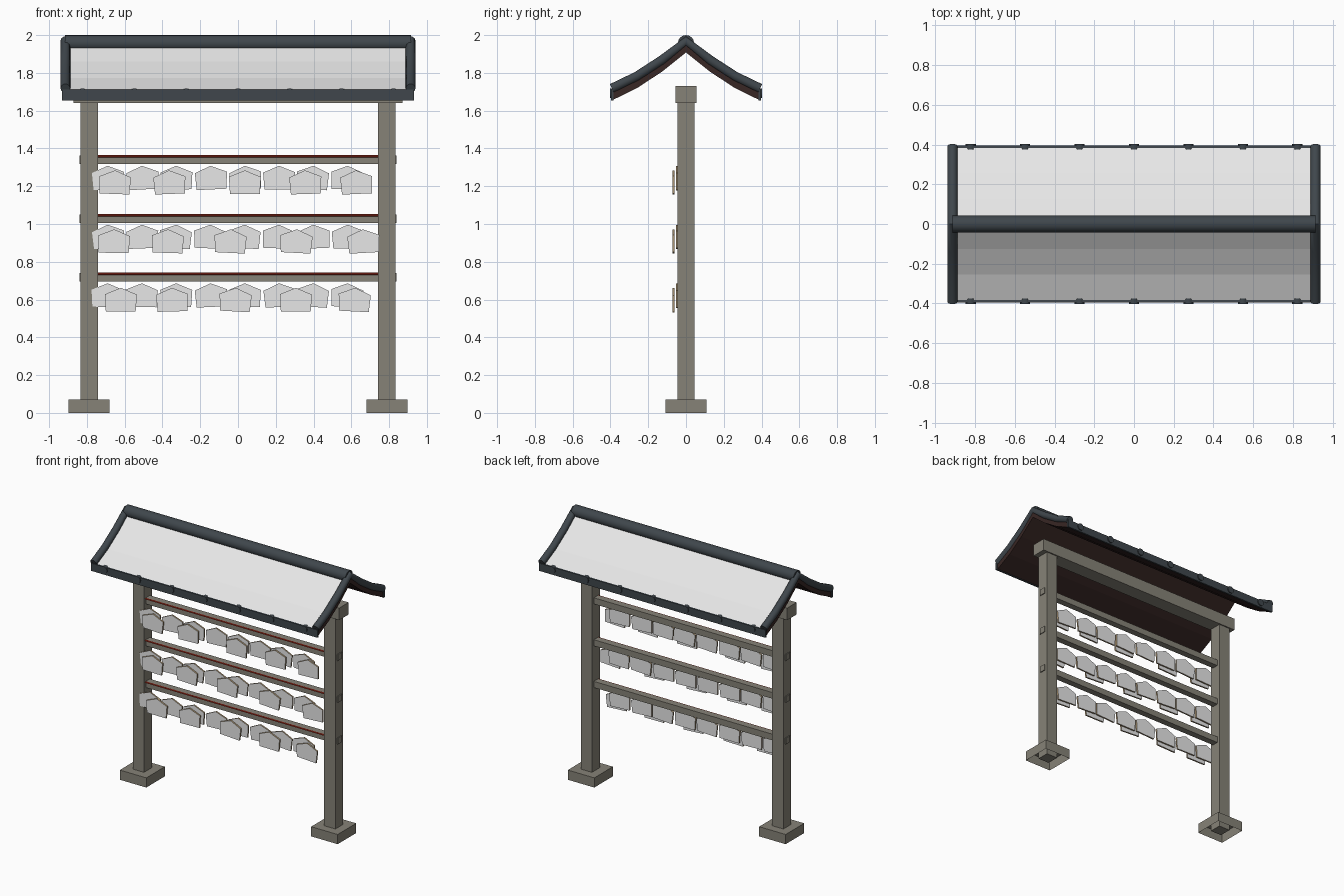
import bpy, bmesh, math, random
from mathutils import Matrix, Vector

random.seed(4)
old = bpy.data.objects.get("Cube")
if old:
    bpy.data.objects.remove(old, do_unlink=True)


def material(name, r, g, b):
    m = bpy.data.materials.new(name)
    m.use_nodes = True
    m.diffuse_color = (r, g, b, 1)
    bsdf = next(n for n in m.node_tree.nodes if n.type == 'BSDF_PRINCIPLED')
    bsdf.inputs["Base Color"].default_value = (r, g, b, 1)
    return m


WOOD = material("weathered_wood", 0.24, 0.225, 0.185)
SLATE = material("dark_slate", 0.05, 0.062, 0.072)
PALE = material("pale_grey", 0.8, 0.8, 0.8)
BROWN = material("dark_brown", 0.04, 0.02, 0.018)
RED = material("red_cord", 0.38, 0.03, 0.015)
TAN = material("tan_wood", 0.42, 0.31, 0.18)


def finish(name, bm, mats, smooth=False):
    mesh = bpy.data.meshes.new(name)
    bm.to_mesh(mesh)
    bm.free()
    ob = bpy.data.objects.new(name, mesh)
    bpy.context.collection.objects.link(ob)
    for m in mats:
        mesh.materials.append(m)
    if smooth:
        bpy.ops.object.select_all(action='DESELECT')
        ob.select_set(True)
        bpy.context.view_layer.objects.active = ob
        bpy.ops.object.shade_smooth_by_angle(angle=math.radians(40))
    return ob


def box(name, lo, hi, mat, open_bottom=False):
    lo, hi = Vector(lo), Vector(hi)
    bm = bmesh.new()
    bmesh.ops.create_cube(bm, size=1, matrix=Matrix.Translation((lo + hi) / 2)
                          @ Matrix.Diagonal((*(hi - lo), 1)))
    if open_bottom:
        bm.normal_update()
        under = [f for f in bm.faces if f.normal.z < -0.5]
        bmesh.ops.delete(bm, geom=under, context='FACES')
    return finish(name, bm, [mat])


def rod(name, a, b, radius, mat, sides=16):
    a, b = Vector(a), Vector(b)
    d = b - a
    bm = bmesh.new()
    bmesh.ops.create_cone(bm, cap_ends=True, segments=sides, radius1=radius,
                          radius2=radius, depth=d.length,
                          matrix=Matrix.Translation((a + b) / 2)
                          @ d.to_track_quat('Z', 'Y').to_matrix().to_4x4())
    return finish(name, bm, [mat], True)


def prism(bm, outline, axis):
    """Close an outline into a face and extrude it along an axis."""
    face = bm.faces.new([bm.verts.new(p) for p in outline])
    ext = bmesh.ops.extrude_face_region(bm, geom=[face])
    moved = [v for v in ext["geom"] if isinstance(v, bmesh.types.BMVert)]
    bmesh.ops.translate(bm, verts=moved, vec=axis)
    bmesh.ops.recalc_face_normals(bm, faces=bm.faces[:])


def plaque(name, x, y, top, tilt):
    w, h, drop = 0.085, 0.125, 0.035
    shape = [(0, 0), (w, -drop), (w - 0.006, -h), (0.006 - w, -h), (-w, -drop)]
    bm = bmesh.new()
    prism(bm, [(px, 0, pz) for px, pz in shape], (0, 0.012, 0))
    for f in bm.faces:
        f.material_index = 0 if abs(f.normal.y) > 0.5 else 1
    bmesh.ops.transform(bm, verts=bm.verts[:], matrix=Matrix.Translation((x, y, top))
                        @ Matrix.Rotation(tilt, 4, 'Y'))
    return finish(name, bm, [PALE, TAN])


# Posts and footings
for side, s in (("left", 1), ("right", -1)):
    x = 0.788 * s
    box(side + "_post", (x - 0.046, -0.046, 0.01), (x + 0.046, 0.046, 1.65), WOOD)
    box(side + "_footing", (x - 0.109, -0.109, 0), (x + 0.109, 0.109, 0.072), WOOD, True)
box("top_beam", (-0.872, -0.055, 1.64), (0.872, 0.055, 1.73), WOOD)

# Rails with cords and two layers of hanging plaques
rows = [(1.34, (-0.65, -0.365, 0.037, 0.355, 0.624)),
        (1.028, (-0.656, -0.37, -0.037, 0.312, 0.661)),
        (0.718, (-0.62, -0.35, -0.01, 0.307, 0.62))]
for r, (z, front) in enumerate(rows, 1):
    box(f"rail_{r}", (-0.84, -0.024, z - 0.023), (0.84, 0.024, z + 0.023), WOOD)
    rod(f"cord_{r}", (-0.743, -0.026, z + 0.018), (0.743, -0.026, z + 0.018), 0.006, RED, 8)
    for i in range(8):
        plaque(f"back_plaque_{r}_{i + 1}", -0.69 + i * 0.1815, -0.053,
               z - 0.032, math.radians(random.uniform(-4, 4)))
    for i, x in enumerate(front, 1):
        plaque(f"front_plaque_{r}_{i}", x, -0.072,
               z - 0.056, math.radians(random.uniform(-4, 4)))

# Curved roof slab: pale top, brown underside and ends
half = [(0.385, 1.71), (0.255, 1.774), (0.125, 1.86), (0, 1.96)]
ridge_line = [(-y, z) for y, z in half] + half[-2::-1]
thick = 0.052
outline = ridge_line + [(y, z - thick) for y, z in reversed(ridge_line)]
bm = bmesh.new()
prism(bm, [(-0.925, y, z) for y, z in outline], (1.85, 0, 0))
for f in bm.faces:
    f.material_index = 0 if f.normal.z > 0.3 else 1
finish("roof_slab", bm, [PALE, BROWN])

# Ridge tube
rod("ridge_tube", (-0.915, 0, 1.957), (0.915, 0, 1.957), 0.043, SLATE)

# Verge tubes along both roof ends
for side, s in (("left", 1), ("right", -1)):
    curve = bpy.data.curves.new(side + "_verge_tube", 'CURVE')
    curve.dimensions = '3D'
    curve.bevel_depth = 0.026
    curve.bevel_resolution = 3
    curve.use_fill_caps = True
    spline = curve.splines.new('POLY')
    spline.points.add(len(ridge_line) - 1)
    for p, (y, z) in zip(spline.points, ridge_line):
        p.co = (0.914 * s, y * 1.02, z + 0.008, 1)
    curve.materials.append(SLATE)
    ob = bpy.data.objects.new(side + "_verge_tube", curve)
    bpy.context.collection.objects.link(ob)
    bpy.ops.object.select_all(action='DESELECT')
    ob.select_set(True)
    bpy.context.view_layer.objects.active = ob
    bpy.ops.object.convert(target='MESH')
    bpy.ops.object.shade_smooth_by_angle(angle=math.radians(40))

# Eave boards and round tile ends
for side, s in (("front", -1), ("back", 1)):
    ys = sorted((0.383 * s, 0.396 * s))
    box(side + "_eave_board", (-0.932, ys[0], 1.655), (0.932, ys[1], 1.712), SLATE)
    for i in range(7):
        x = (i - 3) * 0.2743
        rod(f"{side}_tile_end_{i + 1}", (x, 0.374 * s, 1.692), (x, 0.403 * s, 1.692),
            0.026, SLATE, 12)
